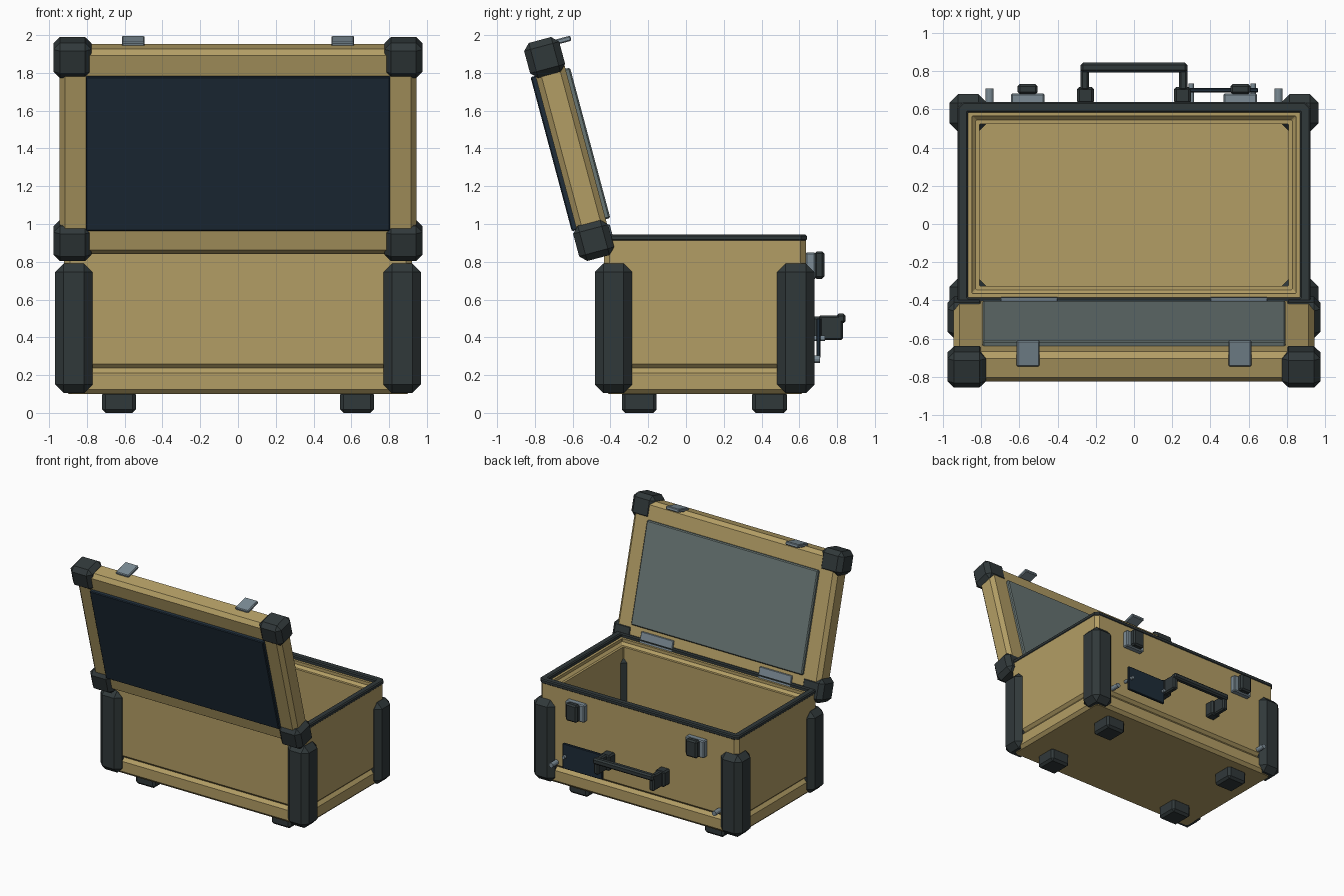
import bpy, bmesh
from math import radians
from mathutils import Matrix, Vector

if "Cube" in bpy.data.objects:
    bpy.data.objects.remove(bpy.data.objects["Cube"])


def mat(name, r, g, b):
    m = bpy.data.materials.new(name)
    m.diffuse_color = (r, g, b, 1)
    m.use_nodes = True
    m.node_tree.nodes["Principled BSDF"].inputs["Base Color"].default_value = m.diffuse_color
    return m


TAN = mat("tan_shell", .45, .34, .13)
DARK = mat("dark_rubber", .03, .04, .042)
NAVY = mat("navy_panel", .013, .025, .04)
LINING = mat("grey_lining", .14, .18, .175)
STEEL = mat("steel", .2, .26, .3)

LID = Matrix.Rotation(radians(105), 4, 'X')   # lid space: y runs up the lid, z points outwards
WORLD = Matrix.Identity(4)


def finish(name, bm, material, matrix=WORLD):
    bmesh.ops.recalc_face_normals(bm, faces=bm.faces)
    centre = sum((v.co for v in bm.verts), Vector()) / len(bm.verts)
    bmesh.ops.translate(bm, verts=bm.verts, vec=-centre)
    me = bpy.data.meshes.new(name)
    bm.to_mesh(me)
    bm.free()
    me.materials.append(material)
    ob = bpy.data.objects.new(name, me)
    ob.matrix_world = matrix @ Matrix.Translation(centre)
    bpy.context.collection.objects.link(ob)
    return ob


def box(name, x, y, z, material, chamfer=0, matrix=WORLD):
    """Chamfered box from (min, max) ranges."""
    bm = bmesh.new()
    bmesh.ops.create_cube(bm, size=1)
    for v in bm.verts:
        v.co = [(a + b) / 2 + c * (b - a) for c, (a, b) in zip(v.co, (x, y, z))]
    if chamfer:
        bmesh.ops.bevel(bm, geom=bm.edges[:], offset=chamfer, segments=1,
                        affect='EDGES', clamp_overlap=True)
    return finish(name, bm, material, matrix)


def loft(name, hx, hy, cy, profile, material, closed=False):
    """Corner-cut rectangle swept through (inset, height) steps."""
    bm = bmesh.new()
    rings = []
    for inset, z in profile:
        a, b, c = hx - inset, hy - inset, max(.03 - .5 * inset, .005)
        pts = [(a - c, b), (a, b - c), (a, c - b), (a - c, -b),
               (c - a, -b), (-a, c - b), (-a, b - c), (c - a, b)]
        rings.append([bm.verts.new((px, py + cy, z)) for px, py in pts])
    pairs = list(zip(rings, rings[1:]))
    if closed:
        pairs.append((rings[-1], rings[0]))
    else:
        bm.faces.new(rings[0])
        bm.faces.new(rings[-1])
    for r, s in pairs:
        for i in range(8):
            j = (i + 1) % 8
            bm.faces.new((r[i], r[j], s[j], s[i]))
    return finish(name, bm, material)


def pin(name, x, z, y0, y1, radius):
    """Short round pin along y."""
    bm = bmesh.new()
    m = Matrix.Translation((x, (y0 + y1) / 2, z)) @ Matrix.Rotation(radians(90), 4, 'X')
    bmesh.ops.create_cone(bm, cap_ends=True, segments=12, radius1=radius,
                          radius2=radius, depth=y1 - y0, matrix=m)
    return finish(name, bm, STEEL)


def span(side, a, b):
    return tuple(sorted((side * a, side * b)))


# Case body: lower tray, hollow shell and rim gasket
loft("lower_tray", .92, .535, .1,
     [(.025, .10), (0, .125), (0, .21), (.025, .24)], TAN)
loft("body_shell", .92, .535, .1,
     [(.025, .235), (0, .26), (0, .915), (.07, .915), (.07, .89),
      (.09, .87), (.11, .87), (.11, .18)], TAN)
loft("rim_gasket", .925, .54, .1,
     [(.008, .91), (0, .918), (0, .937), (.008, .945), (.047, .945),
      (.055, .937), (.055, .91)], DARK, closed=True)

# Floor lining with raised ribs
box("floor_lining", (-.805, .805), (-.32, .52), (.17, .20), LINING)
box("floor_rib_long", (-.695, .695), (.09, .12), (.195, .22), STEEL, .006)
for s, n in ((-1, "left"), (1, "right")):
    box(f"floor_rib_{n}", span(s, .465, .495), (-.25, .47), (.195, .225), STEEL, .006)

# Corner posts and feet
for s, n in ((-1, "left"), (1, "right")):
    for d, post_y, foot_y in (("front", (-.483, -.285), (-.34, -.155)),
                              ("back", (.483, .68), (.35, .535))):
        box(f"corner_post_{d}_{n}", span(s, .77, .968), post_y, (.105, .79), DARK, .045)
        box(f"foot_{d}_{n}", span(s, .54, .72), foot_y, (0, .115), DARK, .018)

# Opened lid with outer and inner panels
box("lid_frame", (-.945, .945), (.945, 2.07), (.145, .308), TAN, .03, LID)
box("lid_outer_panel", (-.805, .805), (1.085, 1.93), (.29, .335), NAVY, .006, LID)
box("lid_inner_panel", (-.795, .795), (1.10, 1.925), (.12, .16), LINING, .008, LID)

for s, n in ((-1, "left"), (1, "right")):
    # Lid corner bumpers
    for d, u in (("lower", (.912, 1.105)), ("upper", (1.915, 2.107))):
        box(f"lid_bumper_{d}_{n}", span(s, .775, .978), u, (.14, .332), DARK, .035, LID)
    # Hinge leaf and lid catch
    box(f"hinge_leaf_{n}", span(s, .40, .70), (.94, 1.07), (.132, .155), STEEL, .004, LID)
    box(f"lid_catch_{n}", span(s, .495, .615), (2.06, 2.088), (.075, .215), STEEL, .006, LID)
    # Latch on the body
    box(f"latch_plate_{n}", span(s, .47, .645), (.632, .685), (.705, .85), STEEL, .008)
    box(f"latch_lever_{n}", span(s, .505, .61), (.68, .733), (.71, .855), DARK, .012)
    # Handle mount and arm
    box(f"handle_mount_{n}", span(s, .21, .298), (.63, .718), (.38, .51), DARK, .012)
    box(f"handle_arm_{n}", span(s, .235, .28), (.70, .83), (.385, .515), DARK, .01)
    # Rivet
    pin(f"rivet_{n}", s * .757, .285, .63, .71, .02)

# Handle grip and blank plate with screws
box("handle_grip", (-.28, .28), (.795, .845), (.475, .525), DARK, .012)
box("blank_plate", (.28, .65), (.69, .712), (.29, .50), NAVY, .004)
for x, z in ((.30, .395), (.625, .395)):
    pin("plate_screw", x, z, .63, .735, .014)
